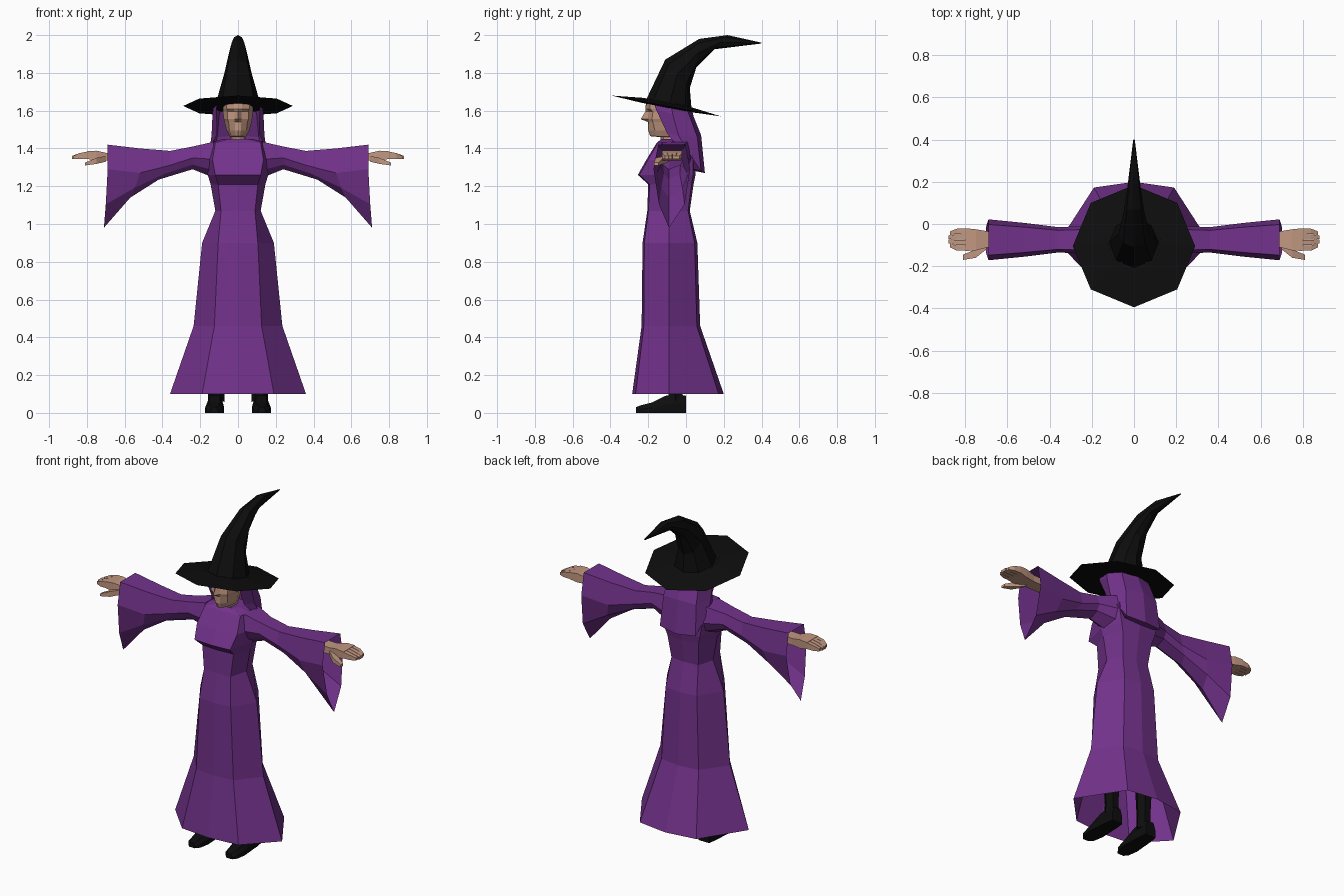
import bpy, bmesh, math

cube = bpy.data.objects.get("Cube")
if cube:
    bpy.data.objects.remove(cube, do_unlink=True)


def material(name, colour):
    mat = bpy.data.materials.new(name)
    mat.use_nodes = True
    mat.diffuse_color = colour
    mat.node_tree.nodes["Principled BSDF"].inputs["Base Color"].default_value = colour
    return mat


PURPLE = material("purple cloth", (0.17, 0.032, 0.26, 1))
BLACK = material("black felt", (0.004, 0.004, 0.004, 1))
SKIN = material("skin", (0.54, 0.31, 0.22, 1))


def loft(name, rings, mat, closed=True, caps="", mirror=False):
    """Skin rings of points given in hundredths; caps holds s (start) and/or e (end)."""
    bm = bmesh.new()
    rows = [[bm.verts.new([c / 100 for c in p]) for p in ring] for ring in rings]
    count = len(rows[0])
    for a, b in zip(rows, rows[1:]):
        for i in range(count if closed else count - 1):
            j = (i + 1) % count
            bm.faces.new((a[i], a[j], b[j], b[i]))
    if "s" in caps:
        bm.faces.new(rows[0][::-1])
    if "e" in caps:
        bm.faces.new(rows[-1])
    bmesh.ops.remove_doubles(bm, verts=bm.verts, dist=0.0005)
    bmesh.ops.recalc_face_normals(bm, faces=bm.faces)
    mesh = bpy.data.meshes.new(name)
    bm.to_mesh(mesh)
    bm.free()
    mesh.materials.append(mat)
    obj = bpy.data.objects.new(name, mesh)
    bpy.context.collection.objects.link(obj)
    if mirror:
        obj.modifiers.new("other side", "MIRROR")
    return obj


def both_sides(half):
    """Complete a half ring that runs from the front centre to the back centre."""
    return half + [(-x, y, z) for x, y, z in half[-2:0:-1]]


def box_ring(x, y0, y1, z0, z1):
    return [(x, y0, z0), (x, y1, z0), (x, y1, z1), (x, y0, z1)]


# Robe body, from hem to collar: height, side, panel, front, back
def robe_ring(z, side, panel, front, back):
    inset = side * 0.05
    return both_sides([(0, front, z), (panel, front + inset, z), (side, -9, z),
                       (panel, back - inset * 1.5, z), (0, back, z)])


robe = [(10, 36, 19, -28.5, 20), (46, 23.5, 12.5, -23.5, 7.5), (90, 19, 10.5, -23, 6),
        (107, 12, 9, -20.5, 2), (121, 14.5, 10.5, -20, 4), (126, 16, 12, -25.5, 5),
        (134, 16.5, 13.5, -21, 5), (143, 14, 12, -15.5, 3), (145, 8, 5, -13, 0)]
loft("robe", [robe_ring(*r) for r in robe], PURPLE, caps="e")


# Wide hanging sleeves: top x, lower x, top z, bottom z, half depth
def sleeve_ring(x, low_x, top, low, depth):
    y = -7.5 if x > 20 else -6
    mid = top - min(13, (top - low) / 2)
    hang = low + (mid - low) * 0.4
    return [(x, y - depth * 0.75, top), (x, y - depth, mid),
            ((x + low_x) / 2, y - depth * 0.7, hang), (low_x, y - 1.5, low),
            ((x + low_x) / 2, y + depth * 0.7, hang), (x, y + depth, mid),
            (x, y + depth * 0.75, top)]


sleeve = [(13, 14, 143.5, 125, 9), (24, 24, 141, 129, 6.5), (36, 42, 138.7, 123.5, 6),
          (52, 57, 140, 114, 8), (69, 71, 142, 98, 9.7)]
loft("sleeves", [sleeve_ring(*s) for s in sleeve], PURPLE, caps="s", mirror=True)

# Hood draped from the hat over the shoulders to the upper back
hood = [[(10, -18, 166), (13, -8, 164), (9, 0, 162), (0, 3, 161)],
        [(11.5, -16, 161), (13.5, -7, 158), (10, 2, 157), (0, 4, 157)],
        [(11, -10, 148), (14, -4, 147), (11, 6, 146), (0, 8, 147)],
        [(13, -7, 144), (15, 0, 140), (12, 8, 128), (0, 10, 127)],
        [(9, -7, 143), (12, 0, 138), (10, 4, 129), (0, 5, 128)]]
loft("hood", [h + [(-x, y, z) for x, y, z in h[-2::-1]] for h in hood], PURPLE, closed=False)


# Face and neck: height, centre y, nose side y, cheek x and y, jaw x and y
def face_ring(z, centre, beside, cheek, cheek_y, jaw, jaw_y):
    return both_sides([(0, centre, z), (cheek * 0.35, beside, z), (cheek, cheek_y, z),
                       (jaw, jaw_y, z), (jaw * 0.7, -4, z), (0, -3, z)])


face = [(166, -21, -21, 6, -19, 8.3, -12), (161, -21.5, -21, 6, -19, 8, -11),
        (159.5, -21.5, -19.5, 5.5, -17.5, 8, -11), (155.5, -24, -20, 5.5, -18, 7.5, -11),
        (154, -20, -19.8, 5, -17.5, 7.2, -10), (149.5, -20, -19.5, 4.5, -16.5, 6, -9),
        (146.5, -19, -18.5, 3.2, -16, 4.5, -9), (146, -13.5, -13, 3.2, -12, 4, -7),
        (141, -13, -13, 3.2, -12, 4, -7)]
loft("face", [face_ring(*f) for f in face], SKIN, caps="se")

# Hat brim: a tilted thin octagon, raised a little where it meets the crown
def brim_ring(radius, lift):
    ring = []
    for i in range(8):
        a = math.tau * i / 8
        y = radius * math.sin(a)
        ring.append((radius * math.cos(a), y - 10.5, 162.5 - 0.19 * y + lift))
    return ring


loft("hat_brim", [brim_ring(13, -0.8), brim_ring(29, 0), brim_ring(12, 2)], BLACK, caps="se")


# Hat crown curling backwards: front point, back point, half width
def crown_ring(fy, fz, by, bz, width):
    ring = []
    for i in range(8):
        a = math.tau * i / 8
        t = (1 - math.cos(a)) / 2
        ring.append((width * math.sin(a), fy + (by - fy) * t, fz + (bz - fz) * t))
    return ring


crown = [(-21, 166, 3, 160, 12), (-11, 187, 2, 172, 7.3), (7, 198, 5.5, 183, 4.8),
         (22, 200, 15, 192.5, 3), (40, 196, 39.5, 195.5, 0.4)]
loft("hat_crown", [crown_ring(*c) for c in crown], BLACK, caps="e")

# Hands: palm with wrist, four tapering fingers and a low thumb
palm = [(52, -11, -4, 133.5, 138), (69, -11, -3.5, 133.5, 137.5),
        (75, -12.5, -2.5, 133.5, 138.8), (80, -12.8, -2, 134.5, 138.5)]
loft("palms", [box_ring(*p) for p in palm], SKIN, caps="se", mirror=True)
for i, name in enumerate(("index", "middle", "ring", "little")):
    y = -12.7 + 2.65 * i
    tip = -11 + 1.9 * i
    length = 88 if i in (1, 2) else 87.3
    loft(name + "_fingers", [box_ring(79, y, y + 2.6, 134.5, 138.5),
                             box_ring(84, y + 0.1, y + 2.5, 134.5, 137.5),
                             box_ring(length, tip, tip + 1.8, 134.5, 136)],
         SKIN, caps="se", mirror=True)
thumb = [(70, -12, -9, 133, 136), (75, -16, -12, 131.8, 135), (81, -17, -14.5, 131, 132.5)]
loft("thumbs", [box_ring(*t) for t in thumb], SKIN, caps="se", mirror=True)

# Boots: foot sections from heel to toe, and the shaft under the skirt
def foot_ring(y, half, top):
    x = 12 + (-y) * 0.02
    return [(x - half, y, 0), (x + half, y, 0), (x + half, y, top * 0.5),
            (x + half * 0.6, y, top), (x - half * 0.6, y, top), (x - half, y, top * 0.5)]


foot = [(0, 3.5, 9), (-5, 4.2, 10), (-11, 4.5, 9), (-18, 5, 5.5), (-24, 4, 4), (-26.5, 2, 3)]
loft("boots", [foot_ring(*f) for f in foot], BLACK, caps="se", mirror=True)


def shaft_ring(z, radius):
    turn = math.tau / 6
    return [(11.5 + radius * math.cos(turn * i), -5.5 + radius * math.sin(turn * i), z)
            for i in range(6)]


loft("boot_shafts", [shaft_ring(6, 4.5), shaft_ring(14, 4), shaft_ring(45, 5.5)],
     BLACK, caps="se", mirror=True)
